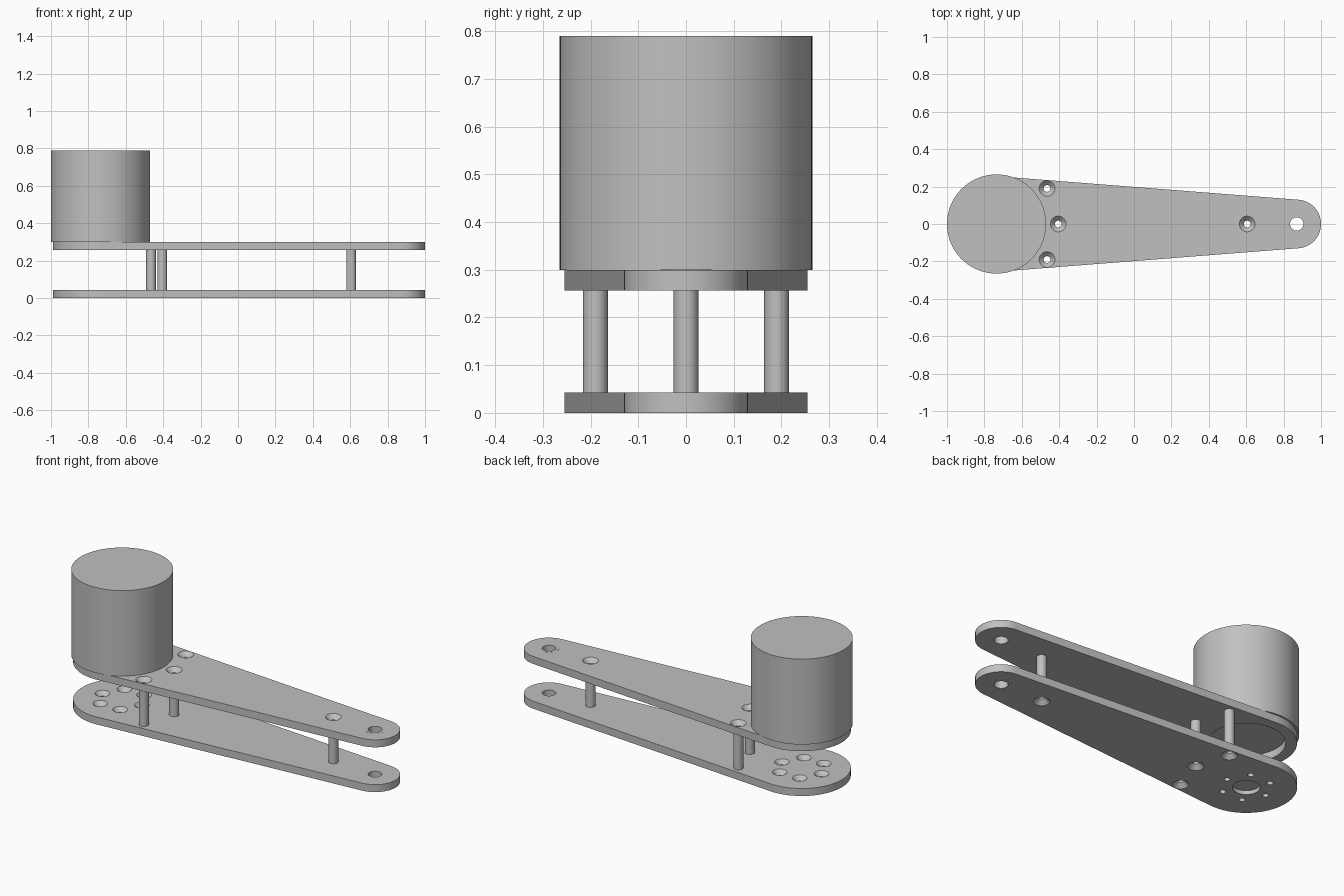
import bpy
import bmesh
from math import sin, cos, pi, asin, radians

cube = bpy.data.objects.get("Cube")
if cube:
    bpy.data.objects.remove(cube, do_unlink=True)

grey = bpy.data.materials.new("plain grey")
grey.use_nodes = True
grey.diffuse_color = (0.53, 0.53, 0.53, 1)
grey.node_tree.nodes["Principled BSDF"].inputs["Base Color"].default_value = (0.53, 0.53, 0.53, 1)

BIG_X, BIG_R = -0.735, 0.255
TIP_X, TIP_R = 0.87, 0.13
THICK, UPPER_Z, TOP_Z = 0.043, 0.257, 0.30
BORE = 0.018
POSTS = [(-0.465, 0.19), (-0.465, -0.19), (-0.405, 0), (0.605, 0)]


def revolve(bm, profile, x, y, ring=False, n=48):
    """Turn an (r, z) profile about a vertical axis; ring closes it into a tube."""
    loops = [[bm.verts.new((x + r * cos(2 * pi * i / n), y + r * sin(2 * pi * i / n), z))
              for i in range(n)] for r, z in profile]
    pairs = list(zip(loops, loops[1:]))
    if ring:
        pairs.append((loops[-1], loops[0]))
    else:
        bm.faces.new(loops[0][::-1])
        bm.faces.new(loops[-1])
    for a, b in pairs:
        for i in range(n):
            j = (i + 1) % n
            bm.faces.new((a[i], a[j], b[j], b[i]))


def finish(bm, name):
    bmesh.ops.recalc_face_normals(bm, faces=bm.faces)
    mesh = bpy.data.meshes.new(name)
    bm.to_mesh(mesh)
    bm.free()
    mesh.materials.append(grey)
    obj = bpy.data.objects.new(name, mesh)
    bpy.context.collection.objects.link(obj)
    return obj


def smooth(obj):
    bpy.ops.object.select_all(action='DESELECT')
    obj.select_set(True)
    bpy.context.view_layer.objects.active = obj
    bpy.ops.object.shade_smooth_by_angle(angle=radians(30))


def plate(name, z0, cuts):
    """Tapered plate with round ends, drilled by revolved cutters (profile, x, y)."""
    lean = pi / 2 - asin((BIG_R - TIP_R) / (TIP_X - BIG_X))
    n = 40
    outline = []
    for i in range(n + 1):
        a = -lean + 2 * lean * i / n
        outline.append((TIP_X + TIP_R * cos(a), TIP_R * sin(a)))
    for i in range(n + 1):
        a = lean + (2 * pi - 2 * lean) * i / n
        outline.append((BIG_X + BIG_R * cos(a), BIG_R * sin(a)))
    bm = bmesh.new()
    face = bm.faces.new([bm.verts.new((x, y, z0)) for x, y in outline])
    ext = bmesh.ops.extrude_face_region(bm, geom=[face], use_keep_orig=True)
    top = [v for v in ext["geom"] if isinstance(v, bmesh.types.BMVert)]
    bmesh.ops.translate(bm, verts=top, vec=(0, 0, THICK))
    obj = finish(bm, name)

    bm = bmesh.new()
    for profile, x, y in cuts:
        revolve(bm, profile, x, y, n=32 if profile[0][0] < 0.1 else 64)
    cutter = finish(bm, name + "_cutter")
    cutter.hide_render = True
    mod = obj.modifiers.new("holes", 'BOOLEAN')
    mod.operation = 'DIFFERENCE'
    mod.solver = 'EXACT'
    mod.object = cutter
    bpy.context.view_layer.objects.active = obj
    bpy.ops.object.modifier_apply(modifier=mod.name)
    bpy.data.objects.remove(cutter, do_unlink=True)
    smooth(obj)


def countersink(wide, bore, z_face, inward):
    """Conical seat opening at z_face, narrowing to a straight bore."""
    depth = wide - bore
    return [(wide, z_face - inward * 0.02), (wide, z_face),
            (bore, z_face + inward * depth), (bore, z_face + inward * 0.08)]


def straight(r, z0, z1):
    return [(r, z0), (r, z1)]


# Lower plate: post seats underneath, six mounting holes and a blind recess
lower = [(countersink(0.042, BORE, 0, 1), x, y) for x, y in POSTS]
lower.append((straight(0.036, -0.05, 0.1), TIP_X, 0))
lower.append((straight(0.07, -0.05, 0.022), BIG_X, 0))
for k in range(6):
    a = k * pi / 3
    lower.append((countersink(0.039, 0.016, THICK, -1),
                  BIG_X + 0.126 * cos(a), 0.126 * sin(a)))
plate("lower_plate", 0, lower)

# Upper plate: post seats on top and a large opening under the drum
upper = [(countersink(0.042, BORE, TOP_Z, -1), x, y) for x, y in POSTS]
upper.append((straight(0.036, 0.2, 0.4), TIP_X, 0))
upper.append((straight(0.198, 0.2, 0.4), BIG_X, 0))
plate("upper_plate", UPPER_Z, upper)

# Hollow posts between the plates
for i, (x, y) in enumerate(POSTS):
    bm = bmesh.new()
    revolve(bm, [(BORE, THICK), (0.026, THICK), (0.026, UPPER_Z), (BORE, UPPER_Z)],
            x, y, ring=True, n=32)
    smooth(finish(bm, f"post_{i + 1}"))

# Motor drum
bm = bmesh.new()
revolve(bm, straight(0.265, TOP_Z, 0.79), BIG_X, 0, n=96)
smooth(finish(bm, "motor_drum"))

# Nearly flush bushings around the tip holes
for name, z0, z1 in (("lower_bushing", -0.0005, 0.02), ("upper_bushing", 0.28, 0.3005)):
    bm = bmesh.new()
    revolve(bm, [(0.036, z0), (0.053, z0), (0.053, z1), (0.036, z1)], TIP_X, 0, ring=True)
    smooth(finish(bm, name))
